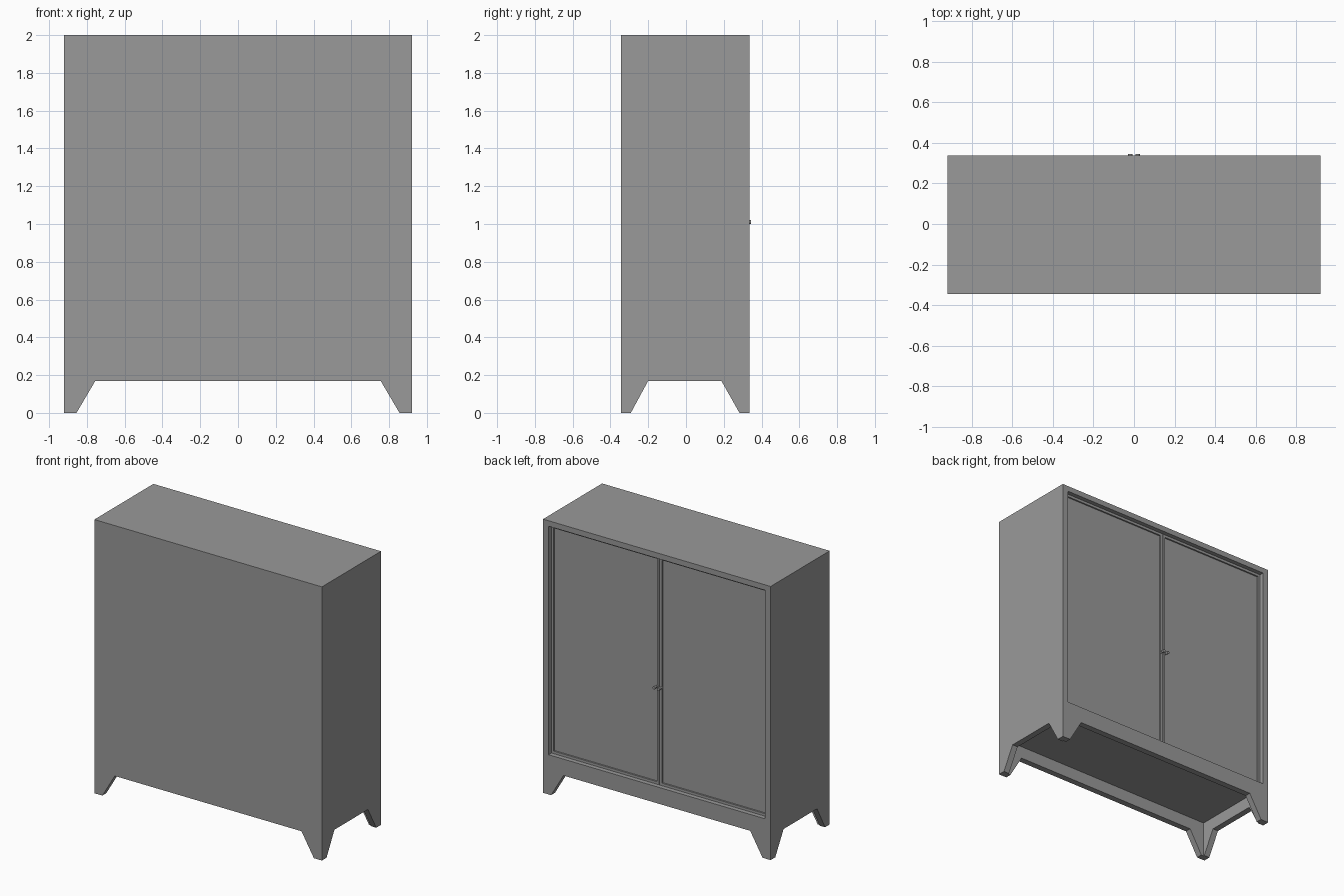
import bpy
import bmesh
from mathutils import Vector

if "Cube" in bpy.data.objects:
    bpy.data.objects.remove(bpy.data.objects["Cube"], do_unlink=True)

W, FRONT, BACK, H = 0.92, -0.345, 0.337, 2.0
WALL = 0.045
OPEN_X, OPEN_Z0, OPEN_Z1 = 0.875, 0.29, 1.96
POCKET_Y, DOOR_Y = 0.285, 0.307

grey = bpy.data.materials.new("cabinet grey")
grey.use_nodes = True
colour = (0.32, 0.32, 0.32, 1)
grey.diffuse_color = colour
grey.node_tree.nodes["Principled BSDF"].inputs["Base Color"].default_value = colour


def finish(name, bm):
    bmesh.ops.recalc_face_normals(bm, faces=bm.faces)
    mesh = bpy.data.meshes.new(name)
    bm.to_mesh(mesh)
    bm.free()
    mesh.materials.append(grey)
    obj = bpy.data.objects.new(name, mesh)
    bpy.context.collection.objects.link(obj)
    return obj


def prism(name, points, depth):
    """Extrude a closed polygon along a vector."""
    bm = bmesh.new()
    face = bm.faces.new([bm.verts.new(p) for p in points])
    ext = bmesh.ops.extrude_face_region(bm, geom=[face])
    moved = [v for v in ext["geom"] if isinstance(v, bmesh.types.BMVert)]
    bmesh.ops.translate(bm, verts=moved, vec=Vector(depth))
    return finish(name, bm)


def box(name, lo, hi):
    (x0, y0, z0), (x1, y1, z1) = lo, hi
    return prism(name, [(x0, y0, z0), (x1, y0, z0), (x1, y1, z0), (x0, y1, z0)],
                 (0, 0, z1 - z0))


def carve(target, cutter):
    """Subtract the cutter, then discard it."""
    cutter.hide_render = True
    mod = target.modifiers.new("cut", "BOOLEAN")
    mod.operation = "DIFFERENCE"
    mod.solver = "EXACT"
    mod.object = cutter
    bpy.ops.object.select_all(action="DESELECT")
    bpy.context.view_layer.objects.active = target
    target.select_set(True)
    bpy.ops.object.modifier_apply(modifier=mod.name)
    bpy.data.objects.remove(cutter, do_unlink=True)


def leg_gap(a0, a1, b0, b1):
    """Tapered gap between two feet, carried on below the floor."""
    return [(a0, -0.1), (a0, 0), (b0, 0.17), (b1, 0.17), (a1, 0), (a1, -0.1)]


# Cabinet body with hollow underside, splayed legs and door opening
body = box("cabinet_body", (-W, FRONT, 0), (W, BACK, H))
carve(body, box("underside_cutter", (WALL - W, FRONT + WALL, -0.1),
                (W - WALL, BACK - WALL, 0.26)))
carve(body, prism("long_gap_cutter",
                  [(x, -1, z) for x, z in leg_gap(-0.855, 0.855, -0.755, 0.755)],
                  (0, 2, 0)))
carve(body, prism("side_gap_cutter",
                  [(-2, y, z) for y, z in leg_gap(-0.292, 0.283, -0.2, 0.187)],
                  (4, 0, 0)))
carve(body, box("opening_cutter", (-OPEN_X, POCKET_Y, OPEN_Z0),
                (OPEN_X, 1, OPEN_Z1)))

for side, label in ((1, "left"), (-1, "right")):
    # Door with a narrow frame around a sunken panel
    x0, x1 = sorted((side * 0.002, side * (OPEN_X - 0.002)))
    door = box(label + "_door", (x0, POCKET_Y - 0.005, OPEN_Z0 + 0.002),
               (x1, DOOR_Y, OPEN_Z1 - 0.002))
    bm = bmesh.new()
    bm.from_mesh(door.data)
    panel = max(bm.faces, key=lambda f: f.calc_center_median().y)
    bmesh.ops.inset_region(bm, faces=[panel], thickness=0.026)
    bmesh.ops.inset_region(bm, faces=[panel], thickness=0.001, depth=-0.01)
    bm.to_mesh(door.data)
    bm.free()

    # Round knob on a thin stem
    for part, radius, y0, y1 in (("knob_stem", 0.006, DOOR_Y - 0.003, 0.332),
                                 ("knob", 0.011, 0.328, 0.345)):
        bpy.ops.mesh.primitive_cylinder_add(
            vertices=20, radius=radius, depth=y1 - y0,
            location=(side * 0.018, (y0 + y1) / 2, 1.01), rotation=(1.5708, 0, 0))
        knob = bpy.context.object
        knob.name = label + "_" + part
        knob.data.materials.append(grey)
        bpy.ops.object.shade_smooth_by_angle()
